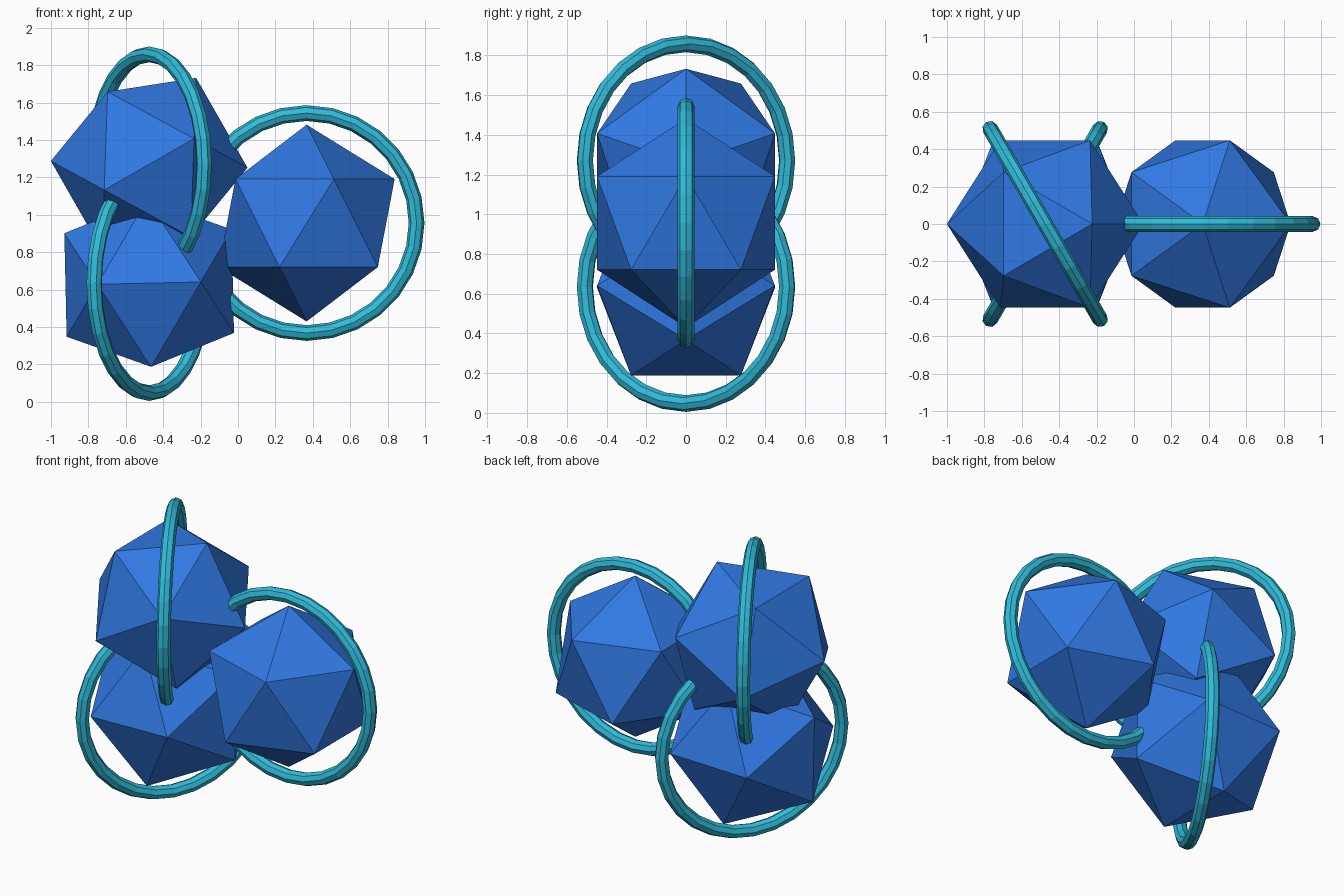
import bpy
from math import radians

if "Cube" in bpy.data.objects:
    bpy.data.objects.remove(bpy.data.objects["Cube"])


def material(name, color):
    mat = bpy.data.materials.new(name)
    mat.use_nodes = True
    mat.diffuse_color = color
    mat.node_tree.nodes["Principled BSDF"].inputs["Base Color"].default_value = color
    return mat


blue = material("blue", (0.03, 0.19, 0.77, 1))
cyan = material("cyan", (0.03, 0.5, 0.7, 1))

GEM_RADIUS = 0.526
RING_RADIUS = 0.588
TUBE_RADIUS = 0.042


def finish(name, mat):
    obj = bpy.context.object
    obj.name = name
    obj.data.materials.append(mat)
    bpy.ops.object.shade_flat()


def ringed_gem(side, center, gem_tilt, ring_turn):
    # Twenty-sided gem, tilted about the front axis
    bpy.ops.mesh.primitive_ico_sphere_add(
        subdivisions=1, radius=GEM_RADIUS, location=center,
        rotation=(0, radians(gem_tilt), 0))
    finish(side + "_gem", blue)
    # Upright ring around the gem, turned about the vertical
    bpy.ops.mesh.primitive_torus_add(
        major_radius=RING_RADIUS, minor_radius=TUBE_RADIUS,
        major_segments=28, minor_segments=8, location=center,
        rotation=(radians(90), 0, radians(ring_turn)))
    finish(side + "_ring", cyan)


ringed_gem("left", (0.367, 0, 0.956), 0, 0)
ringed_gem("upper", (-0.475, 0, 1.27), 28.5, -60)
ringed_gem("lower", (-0.475, 0, 0.635), 57, 60)
